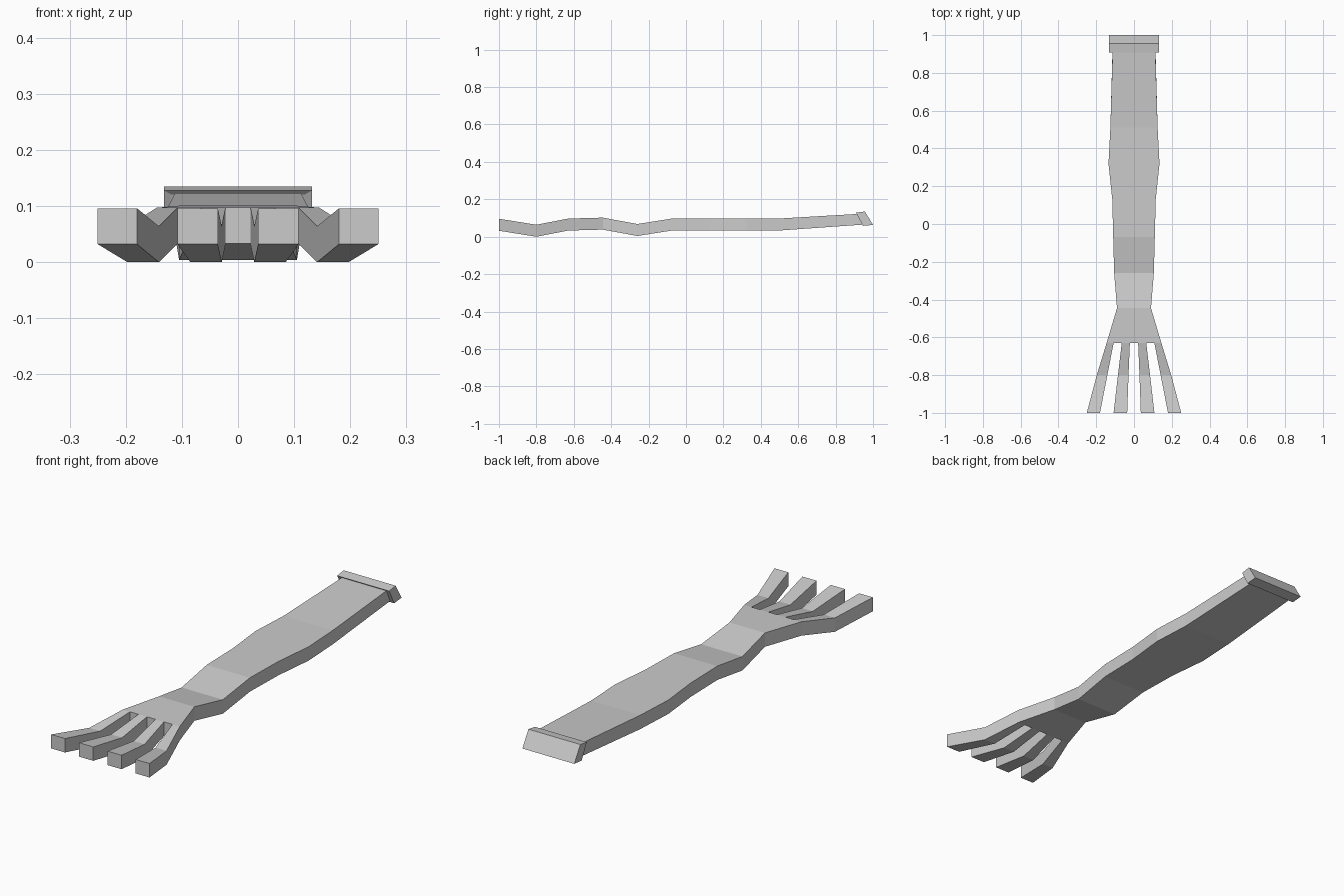
import bpy, bmesh

if "Cube" in bpy.data.objects:
    bpy.data.objects.remove(bpy.data.objects["Cube"])

T = 0.064  # slab thickness


def loft(name, sections):
    """Join rings of four corners into a closed solid."""
    bm = bmesh.new()
    rings = [[bm.verts.new(p) for p in s] for s in sections]
    for a, b in zip(rings, rings[1:]):
        for i in range(4):
            j = (i + 1) % 4
            bm.faces.new((a[i], a[j], b[j], b[i]))
    bm.faces.new(rings[0][::-1])
    bm.faces.new(rings[-1])
    bmesh.ops.recalc_face_normals(bm, faces=bm.faces)
    me = bpy.data.meshes.new(name)
    bm.to_mesh(me)
    bm.free()
    ob = bpy.data.objects.new(name, me)
    bpy.context.collection.objects.link(ob)
    return ob


def slab(y, x0, x1, z, y_low=None):
    yl = y if y_low is None else y_low
    return [(x0, yl, z), (x1, yl, z), (x1, y, z + T), (x0, y, z + T)]


# Wavy handle: y, half width, underside height
profile = [(-0.63, 0.145, 0.035), (-0.445, 0.09, 0.040), (-0.26, 0.105, 0.006),
           (-0.07, 0.110, 0.036), (0.13, 0.115, 0.036), (0.32, 0.135, 0.036),
           (0.51, 0.125, 0.036)]
rings = [slab(y, -w, w, z) for y, w, z in profile]
rings.append([(-0.113, 0.95, 0.067), (0.113, 0.95, 0.067),
              (0.113, 0.922, 0.124), (-0.113, 0.922, 0.124)])
loft("handle", rings)

# Four bent fingers, spreading outwards
fingers = {"inner_finger": [(0.022, 0.065), (0.029, 0.085), (0.036, 0.108)],
           "outer_finger": [(0.108, 0.145), (0.141, 0.197), (0.180, 0.250)]}
for name, spans in fingers.items():
    for side, s in (("right", 1), ("left", -1)):
        loft(f"{name}_{side}", [slab(y, s * a, s * b, z) for (a, b), y, z in
                                zip(spans, (-0.63, -0.80, -1.0), (0.035, 0.002, 0.034))])

# Tilted end cap with a shallow bevel on the inner side
W = 0.132


def cap_ring(w, top, bottom):
    return [(-w, *bottom), (w, *bottom), (w, *top), (-w, *top)]


loft("end_cap", [cap_ring(0.120, (0.917, 0.123), (0.942, 0.068)),
                 cap_ring(W, (0.909, 0.130), (0.946, 0.060)),
                 cap_ring(W, (0.956, 0.137), (1.0, 0.065))])

# Rest the lowest point exactly on the ground
for ob in bpy.data.objects:
    ob.location.z = -0.002
